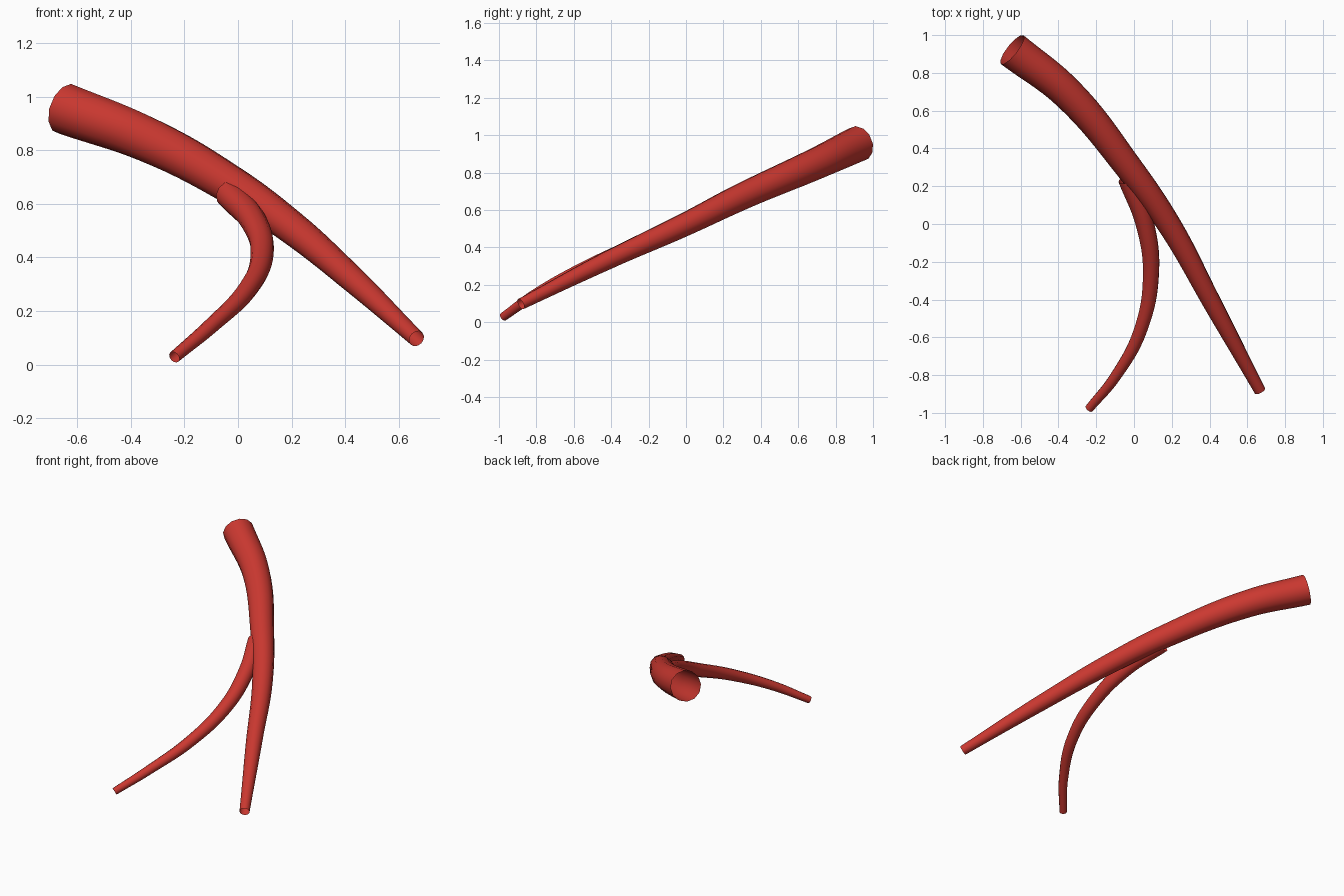
import bpy

cube = bpy.data.objects.get("Cube")
if cube:
    bpy.data.objects.remove(cube, do_unlink=True)

red = bpy.data.materials.new("vessel_red")
red.use_nodes = True
red.diffuse_color = (0.6, 0.04, 0.03, 1)
red.node_tree.nodes["Principled BSDF"].inputs["Base Color"].default_value = (0.6, 0.04, 0.03, 1)


def tapered_tube(name, path):
    """Open 12-sided tube along a smooth path of (x, y, z, radius)."""
    curve = bpy.data.curves.new(name, "CURVE")
    curve.dimensions = "3D"
    curve.bevel_depth = 1
    curve.bevel_resolution = 4
    curve.resolution_u = 8
    curve.use_fill_caps = False
    spline = curve.splines.new("BEZIER")
    spline.bezier_points.add(len(path) - 1)
    for point, (x, y, z, radius) in zip(spline.bezier_points, path):
        point.co = (x, y, z)
        point.radius = radius
        point.handle_left_type = point.handle_right_type = "AUTO"
    curve.materials.append(red)
    tube = bpy.data.objects.new(name, curve)
    bpy.context.collection.objects.link(tube)
    # Turn the curve into a smooth mesh
    bpy.ops.object.select_all(action="DESELECT")
    tube.select_set(True)
    bpy.context.view_layer.objects.active = tube
    bpy.ops.object.convert(target="MESH")
    bpy.ops.object.shade_smooth_by_angle()


# Main vessel, wide at the back and narrow at the front
tapered_tube("main_vessel", [
    (-0.645, 0.923, 0.955, 0.097),
    (-0.35, 0.69, 0.845, 0.086),
    (-0.025, 0.295, 0.67, 0.073),
    (0.19, -0.01, 0.52, 0.063),
    (0.415, -0.42, 0.33, 0.05),
    (0.667, -0.883, 0.097, 0.031),
])

# Side branch, leaving the main vessel near its middle
tapered_tube("side_branch", [
    (-0.03, 0.24, 0.635, 0.055),
    (0.058, 0.0, 0.535, 0.049),
    (0.09, -0.26, 0.415, 0.043),
    (0.035, -0.56, 0.28, 0.036),
    (-0.1, -0.81, 0.145, 0.029),
    (-0.238, -0.978, 0.028, 0.023),
])
